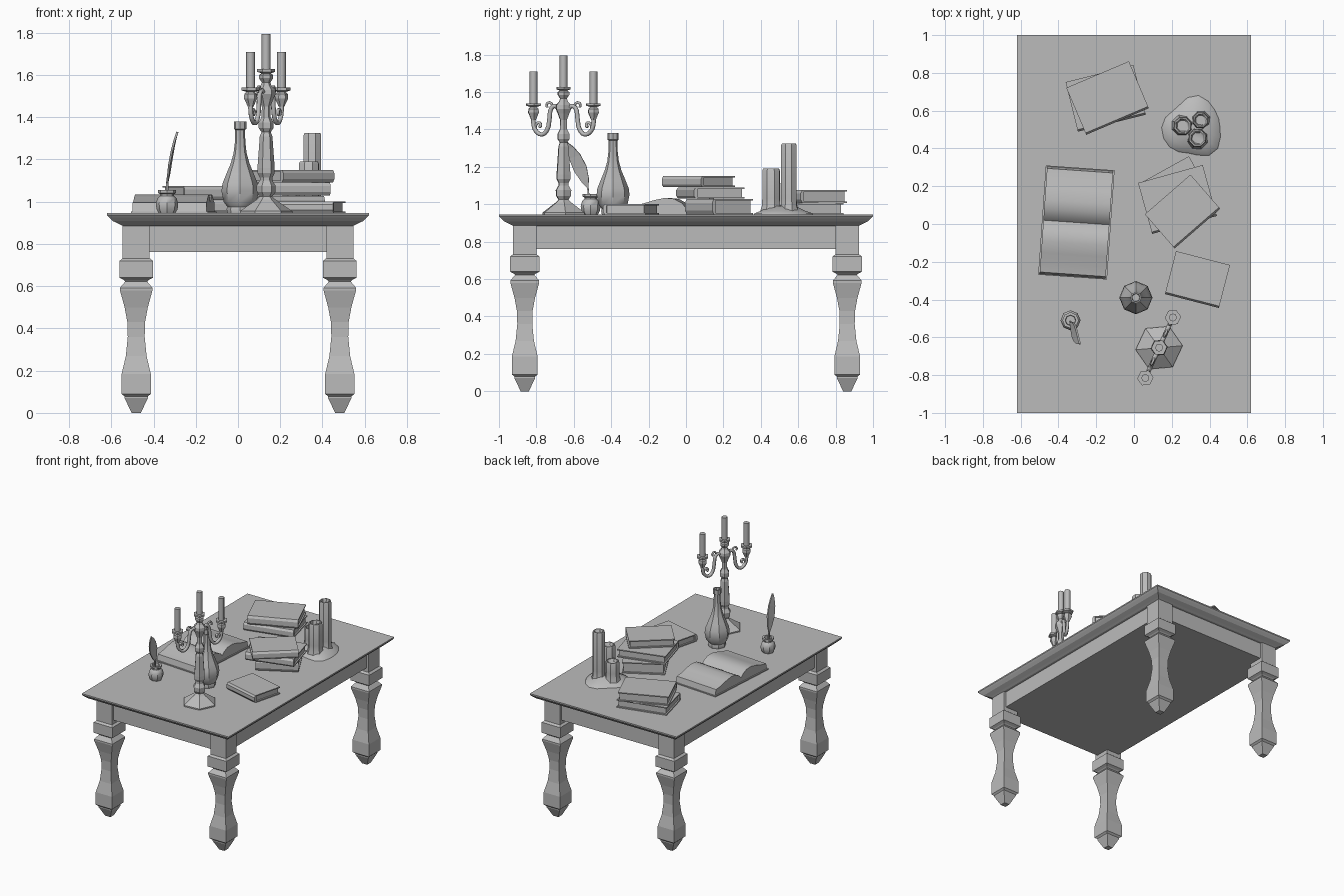
import bpy
import bmesh
from math import sin, cos, pi, radians, sqrt
from mathutils import Vector, Matrix

default = bpy.data.objects.get("Cube")
if default:
    bpy.data.objects.remove(default, do_unlink=True)

grey = bpy.data.materials.new("plain_grey")
grey.use_nodes = True
grey.diffuse_color = (0.5, 0.5, 0.5, 1)
grey.node_tree.nodes["Principled BSDF"].inputs["Base Color"].default_value = (0.5, 0.5, 0.5, 1)

TOP = 0.946  # height of the table surface


def finish(name, bm, smooth=0):
    """Turn a bmesh into an object; smooth is the sharp-edge angle in degrees."""
    bmesh.ops.recalc_face_normals(bm, faces=bm.faces)
    mesh = bpy.data.meshes.new(name)
    bm.to_mesh(mesh)
    bm.free()
    mesh.materials.append(grey)
    ob = bpy.data.objects.new(name, mesh)
    bpy.context.collection.objects.link(ob)
    if smooth:
        bpy.ops.object.select_all(action='DESELECT')
        ob.select_set(True)
        bpy.context.view_layer.objects.active = ob
        bpy.ops.object.shade_smooth_by_angle(angle=radians(smooth))
    return ob


def loft(name, rings, sides, at=(0, 0), phase=0, smooth=0, wobble=None, slant=0):
    """Stack rings (radius x, radius y, z) around a vertical axis and cap both ends."""
    bm = bmesh.new()
    loops = []
    for i, (rx, ry, z) in enumerate(rings):
        lean = slant if i == len(rings) - 1 else 0
        loop = []
        for k in range(sides):
            a = radians(phase) + 2 * pi * k / sides
            f = wobble(a) if wobble else 1
            loop.append(bm.verts.new((at[0] + rx * f * cos(a), at[1] + ry * f * sin(a),
                                      z + lean * cos(a))))
        loops.append(loop)
    for low, high in zip(loops, loops[1:]):
        for k in range(sides):
            n = (k + 1) % sides
            bm.faces.new((low[k], low[n], high[n], high[k]))
    bm.faces.new(loops[0])
    bm.faces.new(loops[-1])
    return finish(name, bm, smooth)


def lathe(name, profile, sides, at, **kw):
    return loft(name, [(r, r, z) for r, z in profile], sides, at, **kw)


def square(name, rings, at=(0, 0)):
    """Loft with rectangular sections given as half widths."""
    return loft(name, [(x * sqrt(2), y * sqrt(2), z) for x, y, z in rings], 4, at, phase=45)


def extrude(name, outline, width, at, turn, smooth=0):
    """Extrude a (y, z) outline along x, then turn and place it."""
    bm = bmesh.new()
    face = bm.faces.new([bm.verts.new((-width / 2, y, z)) for y, z in outline])
    out = bmesh.ops.extrude_face_region(bm, geom=[face])["geom"]
    moved = [v for v in out if isinstance(v, bmesh.types.BMVert)]
    bmesh.ops.translate(bm, verts=moved, vec=(width, 0, 0))
    place = Matrix.Translation(Vector(at)) @ Matrix.Rotation(radians(turn), 4, 'Z')
    bm.transform(place)
    return finish(name, bm, smooth)


# Table: moulded top, solid apron and four turned square legs
square("table_top", [(.545, .925, .885), (.56, .94, .893), (.592, .972, .908),
                     (.61, .99, .925), (.62, 1, .936), (.62, 1, TOP)])
square("apron", [(.528, .908, .762), (.528, .908, .89)])
leg = [(.022, 0), (.055, .07), (.055, .078), (.069, .09), (.069, .185), (.049, .27),
       (.04, .36), (.042, .43), (.055, .5), (.077, .58), (.077, .592), (.052, .622),
       (.06, .63), (.079, .64), (.079, .72), (.064, .732), (.064, .888)]
for sx, lr in ((-1, "right"), (1, "left")):
    for sy, fb in ((-1, "front"), (1, "back")):
        square(f"{fb}_{lr}_leg", [(r, r, z) for r, z in leg], (sx * .482, sy * .862))


# Closed books: a wrap-around cover with a rounded spine, and a page block
def book(name, x, y, z, w, d, h, turn):
    t = .008
    b, f = -d / 2, d / 2
    cover = [(f, 0), (b + .01, 0), (b, h * .25), (b, h * .75), (b + .01, h), (f, h),
             (f, h - t), (b + .02, h - t), (b + .02, t), (f, t)]
    extrude(name + "_cover", cover, w, (x, y, z), turn)
    extrude(name + "_pages", [(b + .015, t), (f - .01, t), (f - .01, h - t), (b + .015, h - t)],
            w - .02, (x, y, z), turn)


book("single_book", .336, -.294, TOP, .295, .235, .055, -14.5)
book("stack_bottom_book", .22, .177, TOP, .3, .25, .082, 29)
book("stack_middle_book", .23, .13, 1.03, .355, .28, .06, 15.5)
book("stack_top_book", .257, .066, 1.092, .32, .24, .058, 41)
book("back_lower_book", -.15, .665, TOP, .37, .27, .06, 14)
book("back_upper_book", -.14, .667, 1.008, .36, .27, .067, 23)

# Open book: two page humps meeting in a valley, on a thin cover
hump = [(.0, .04), (.02, .062), (.06, .083), (.11, .088), (.17, .075), (.225, .058), (.275, .05)]
pages = [(-y, z) for y, z in reversed(hump)] + hump[1:] + [(.285, .008), (-.285, .008)]
extrude("open_book_pages", pages, .35, (-.305, .008, TOP), -4, smooth=40)
extrude("open_book_cover", [(-.29, 0), (.29, 0), (.29, .008), (-.29, .008)],
        .365, (-.305, .008, TOP), -4)

# Vase
lathe("vase", [(.06, TOP), (.064, .965), (.06, .975), (.078, 1.0), (.088, 1.05), (.084, 1.085),
               (.066, 1.13), (.045, 1.18), (.031, 1.23), (.025, 1.28), (.023, 1.34),
               (.03, 1.345), (.03, 1.38), (.022, 1.38), (.02, 1.33)],
      8, (.01, -.39), smooth=40)

# Inkwell and quill
INK = (-.336, -.51)
lathe("inkwell", [(.04, TOP), (.05, .965), (.053, .99), (.046, 1.015), (.034, 1.028),
                  (.034, 1.036), (.043, 1.042), (.043, 1.055), (.028, 1.055), (.026, 1.03)],
      8, INK, smooth=40)
vane = [(-.336, -.515, 1.0, .004), (-.335, -.525, 1.09, .004), (-.328, -.54, 1.13, .022),
        (-.32, -.565, 1.19, .036), (-.308, -.595, 1.255, .032), (-.297, -.618, 1.3, .018),
        (-.287, -.635, 1.33, .002)]
bm = bmesh.new()
side = Vector((.15, .9, .35)).normalized()
edges = [[bm.verts.new(Vector((x, y, z)) + side * w * s) for s in (-1, 1)] for x, y, z, w in vane]
for a, b in zip(edges, edges[1:]):
    bm.faces.new((a[0], a[1], b[1], b[0]))
quill = finish("quill", bm)
thick = quill.modifiers.new("thickness", 'SOLIDIFY')
thick.thickness = .01
thick.offset = 0

# Candelabra: hexagonal foot and stem
CX, CY = .133, -.655
stem = [(.125, TOP), (.125, .955), (.06, 1.0), (.045, 1.01), (.03, 1.025), (.044, 1.045),
        (.046, 1.075), (.03, 1.1), (.03, 1.115), (.041, 1.135), (.041, 1.16), (.03, 1.31),
        (.022, 1.33), (.036, 1.35), (.036, 1.375), (.022, 1.4), (.02, 1.45), (.034, 1.485),
        (.046, 1.51), (.044, 1.53), (.026, 1.55), (.02, 1.565), (.034, 1.585), (.034, 1.6),
        (.022, 1.608), (.042, 1.615), (.042, 1.628)]
lathe("candelabra_stem", stem, 6, (CX, CY), phase=5)
lathe("middle_candle", [(.021, 1.62), (.021, 1.795)], 8, (CX, CY), smooth=50)


def tube(name, path, radius):
    """Round tube through the given points."""
    data = bpy.data.curves.new(name, 'CURVE')
    data.dimensions = '3D'
    data.bevel_depth = radius
    data.bevel_resolution = 1
    data.resolution_u = 3
    data.use_fill_caps = True
    spline = data.splines.new('BEZIER')
    spline.bezier_points.add(len(path) - 1)
    for p, co in zip(spline.bezier_points, path):
        p.co = co
        p.handle_left_type = p.handle_right_type = 'AUTO'
    data.materials.append(grey)
    ob = bpy.data.objects.new(name, data)
    bpy.context.collection.objects.link(ob)
    bpy.ops.object.select_all(action='DESELECT')
    ob.select_set(True)
    bpy.context.view_layer.objects.active = ob
    bpy.ops.object.convert(target='MESH')


# Scrolled arms with cups and candles
arm = [(.02, 1.49), (.045, 1.525), (.07, 1.515), (.082, 1.46), (.095, 1.4), (.125, 1.373),
       (.16, 1.39), (.176, 1.43), (.176, 1.47)]
curl = [(.168, 1.4), (.158, 1.43), (.14, 1.435), (.134, 1.42), (.143, 1.412)]
spur = [(.06, 1.525), (.082, 1.545), (.098, 1.535), (.096, 1.518)]
for s, word in ((-1, "front"), (1, "back")):
    def out(d):
        return CX + s * d * .415, CY + s * d * .91
    tube(f"{word}_arm", [(*out(d), z) for d, z in arm], .012)
    tube(f"{word}_arm_curl", [(*out(d), z) for d, z in curl], .008)
    tube(f"{word}_arm_spur", [(*out(d), z) for d, z in spur], .007)
    tip = out(.176)
    lathe(f"{word}_cup", [(.014, 1.45), (.02, 1.465), (.032, 1.49), (.03, 1.51), (.02, 1.52),
                          (.043, 1.527), (.043, 1.54)], 6, tip, phase=5)
    lathe(f"{word}_candle", [(.021, 1.535), (.021, 1.71)], 8, tip, smooth=50)

# Melted candles in a pool of wax
pool = [(.155, .155, TOP), (.15, .15, .952), (.115, .115, .965), (.07, .07, .99)]
loft("wax_pool", pool, 18, (.312, .51), smooth=60,
     wobble=lambda a: 1 + .1 * cos(3 * (a - radians(75))) + .03 * sin(5 * a))
for name, x, y, r, top, slant in (("short", .257, .52, .05, 1.11, .01),
                                  ("medium", .336, .455, .05, 1.19, .015),
                                  ("tall", .352, .55, .044, 1.325, .012)):
    lathe(name + "_wax_candle", [(r * 1.35, TOP), (r * 1.05, .99), (r, 1.03), (r, top - .01),
                                 (r * .9, top), (r * .75, top), (r * .6, top - .02)],
          8, (x, y), phase=20, smooth=40, slant=slant)
